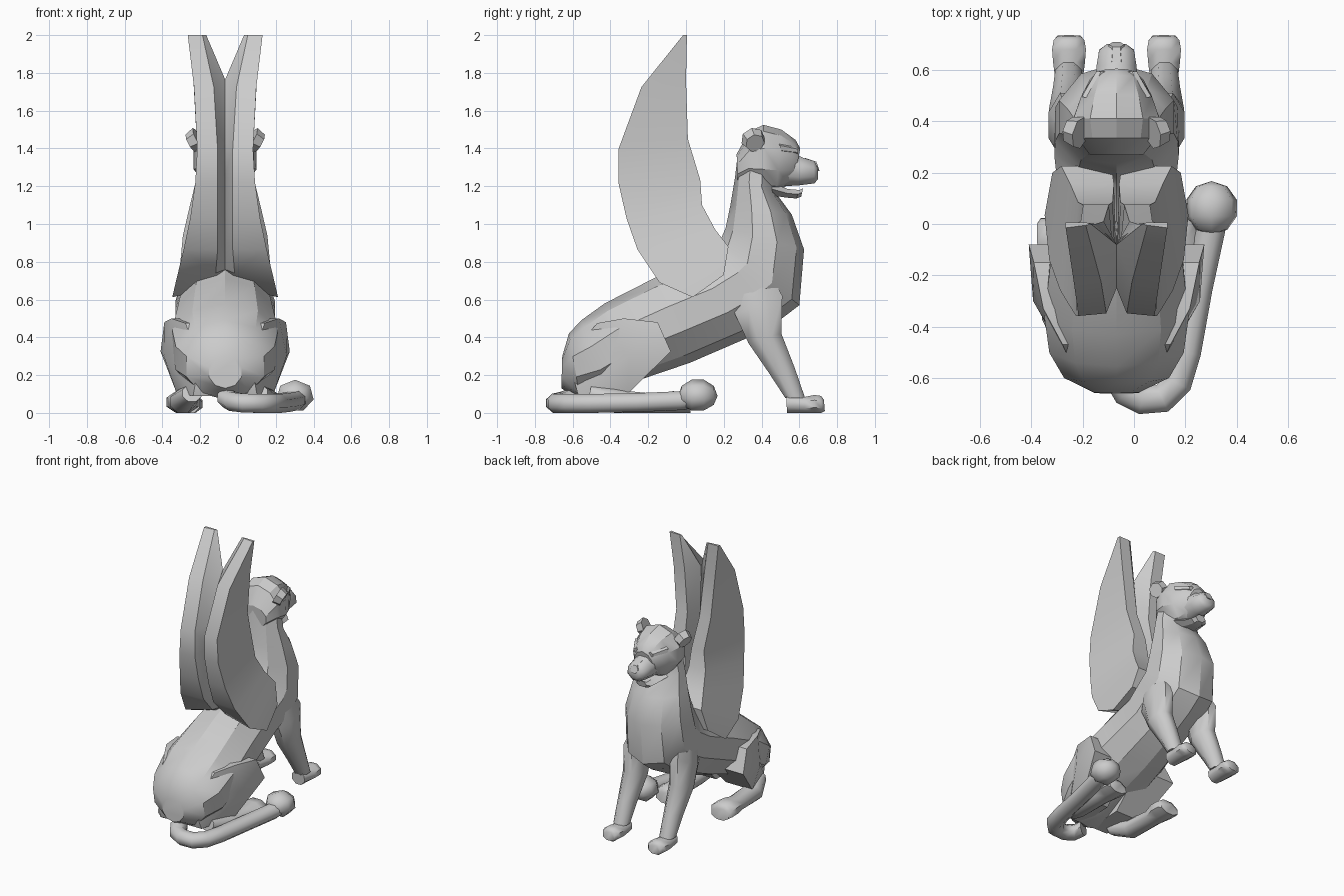
import bpy, bmesh, math
from mathutils import Vector, Matrix

if "Cube" in bpy.data.objects:
    bpy.data.objects.remove(bpy.data.objects["Cube"])

CX = -0.068  # the animal's symmetry plane; the tail sweeps off to +x


def link_bmesh(name, bm):
    bmesh.ops.recalc_face_normals(bm, faces=bm.faces)
    me = bpy.data.meshes.new(name)
    bm.to_mesh(me)
    bm.free()
    ob = bpy.data.objects.new(name, me)
    bpy.context.collection.objects.link(ob)
    return ob


def make(name, verts, faces):
    bm = bmesh.new()
    vs = [bm.verts.new(v) for v in verts]
    for f in faces:
        bm.faces.new([vs[i] for i in f])
    return link_bmesh(name, bm)


def bridge(rings):
    """Faces skinning equal rings, with both ends capped."""
    n = len(rings[0])
    verts = [v for r in rings for v in r]
    faces = [(k * n + i, k * n + (i + 1) % n, (k + 1) * n + (i + 1) % n, (k + 1) * n + i)
             for k in range(len(rings) - 1) for i in range(n)]
    faces += [tuple(range(n)), tuple(range(len(verts) - n, len(verts)))]
    return verts, faces


def loft(name, rows, n=10, off=0.0, flat=False):
    """Each row is (y, z) of one edge, (y, z) of the opposite edge, half width, [x shift]."""
    a0, grow = (math.pi / n, 1 / math.cos(math.pi / n)) if flat else (0, 1)
    rings = []
    for y1, z1, y2, z2, hw, *dx in rows:
        x = CX + off + (dx[0] if dx else 0)
        ring = []
        for i in range(n):
            a = a0 + 2 * math.pi * i / n
            c, s = math.cos(a) * grow / 2, math.sin(a) * grow
            ring.append((x + s * hw, (y1 + y2) / 2 + c * (y1 - y2), (z1 + z2) / 2 + c * (z1 - z2)))
        rings.append(ring)
    return make(name, *bridge(rings))


# Body, from rump to neck
loft("body", [
    (-.655, .30, -.66, .13, .09), (-.62, .42, -.56, .07, .215), (-.555, .49, -.40, .09, .275),
    (-.43, .58, -.245, .175, .295), (-.165, .715, .02, .265, .265), (.05, .80, .31, .39, .24),
    (.15, .87, .495, .49, .255), (.18, .91, .60, .57, .25), (.21, .98, .625, .865, .235),
    (.235, 1.10, .56, 1.05, .20), (.26, 1.25, .475, 1.165, .165), (.275, 1.38, .47, 1.25, .145)], 10)

# Head and jaws
loft("head", [
    (.268, 1.37, .275, 1.21, .11), (.335, 1.49, .33, 1.19, .16), (.41, 1.525, .42, 1.165, .175),
    (.505, 1.50, .48, 1.17, .145), (.58, 1.445, .53, 1.20, .11), (.605, 1.40, .57, 1.22, .075)], 10)
loft("muzzle", [
    (.54, 1.39, .52, 1.20, .085), (.62, 1.35, .60, 1.205, .078),
    (.675, 1.335, .68, 1.215, .068), (.70, 1.305, .70, 1.24, .038)], 8, flat=True)
loft("nose", [(.63, 1.35, .64, 1.29, .03), (.69, 1.33, .708, 1.28, .026)], 6, flat=True)
loft("lower_jaw", [
    (.45, 1.22, .46, 1.15, .09), (.54, 1.185, .53, 1.14, .065),
    (.60, 1.18, .585, 1.135, .055), (.62, 1.19, .61, 1.145, .035)], 6, flat=True)

for s, side in ((-1, "left"), (1, "right")):
    # Brows and ears
    loft("brow_" + side, [(.49, 1.43, .51, 1.375, .035, s * .045), (.595, 1.405, .59, 1.37, .022)],
         6, s * .06)
    bm = bmesh.new()
    bmesh.ops.create_cone(bm, cap_ends=True, segments=7, radius1=.065, radius2=.052, depth=.052)
    ear = link_bmesh("ear_" + side, bm)
    ear.location = (CX + s * .162, .36, 1.44)
    ear.rotation_euler = (0, math.radians(s * 118), math.radians(s * 15))

    # Front leg with paw
    loft("front_leg_" + side, [
        (.38, .86, .20, .76, .04, -s * .04), (.51, .62, .26, .52, .075, s * .002),
        (.505, .42, .33, .37, .075), (.575, .24, .44, .21, .06), (.63, .08, .525, .08, .052)],
        8, s * .187, True)
    loft("front_paw_" + side, [
        (.53, .10, .535, 0, .05), (.63, .085, .63, 0, .062), (.68, .095, .68, 0, .066),
        (.715, .09, .715, 0, .06), (.73, .07, .735, .01, .045)], 8, s * .185, True)

    # Haunch: side profile (y, z, x) bulging around a hub
    prof = [(-.60, .20, .15), (-.56, .37, .17), (-.47, .475, .21), (-.33, .50, .285),
            (-.15, .48, .322), (-.08, .325, .342), (-.31, .10, .255), (-.57, .09, .17)]
    m = len(prof)
    verts = [(CX + s * .04, y, z) for y, z, x in prof] + [(CX + s * x, y, z) for y, z, x in prof]
    verts.append((CX + s * .325, -.30, .30))
    faces = [(i, (i + 1) % m, m + (i + 1) % m, m + i) for i in range(m)]
    faces += [(m + i, m + (i + 1) % m, 2 * m) for i in range(m)] + [tuple(range(m))]
    make("haunch_" + side, verts, faces)

    # Hind foot
    loft("hind_foot_" + side, [
        (-.50, .15, -.52, .06, .05, -s * .05), (-.35, .12, -.38, .0, .065), (-.15, .10, -.15, 0, .065),
        (-.07, .115, -.07, 0, .085), (.0, .11, .0, 0, .085), (.02, .08, .025, 0, .07)],
        8, s * .225, True)

    # Wing: front edge (y, z, inner x), rear edge (y, z, inner x), valley y, outer x front and rear
    rings = []
    for yf, zf, xf, yb, zb, xb, yv, xof, xo in [
            (.005, 2.0, .115, -.015, 2.0, .12, .0, .198, .198),
            (.0, 1.76, .08, -.236, 1.725, .06, -.08, .168, .165),
            (.01, 1.45, .05, -.358, 1.395, .04, -.25, .14, .148),
            (.075, 1.235, .03, -.358, 1.22, .04, -.25, .13, .158),
            (.085, 1.10, .015, -.315, 1.03, .04, -.22, .15, .185),
            (.155, .97, .01, -.257, .865, .04, -.17, .18, .22),
            (.225, .88, .02, -.14, .69, .05, -.06, .215, .262),
            (.20, .73, .05, .035, .612, .08, .06, .25, .28)]:
        xv = .1 if zf == 2 else .0
        rings.append([(CX + s * xf, yf, zf), (CX + s * xof, yf, zf), (CX + s * xo, yb, zb),
                      (CX + s * xb, yb + .01, zb + (.05 if zb < .8 else 0)),
                      (CX + s * xv, yv, zb + (.07 if zb < .8 else .04 if zb < 2 else 0))])
    make("wing_" + side, *bridge(rings))

# Tail swept around the right side, ending in a faceted tuft
path = [(-.06, -.60, .08), (-.03, -.655, .06), (.03, -.685, .052), (.11, -.68, .05),
        (.17, -.62, .05), (.205, -.50, .05), (.25, -.25, .055), (.30, -.02, .065), (.305, .06, .08)]
rings = []
for i, p in enumerate(path):
    d = (Vector(path[min(i + 1, len(path) - 1)]) - Vector(path[max(i - 1, 0)])).normalized()
    across = d.cross(Vector((0, 0, 1))).normalized()
    rings.append([Vector(p) + (across * math.cos(a) * .056 + Vector((0, 0, 1)) * math.sin(a) * .05) * 1.08
                  for a in (math.pi * (2 * k + 1) / 8 for k in range(8))])
make("tail", *bridge(rings))
bm = bmesh.new()
bmesh.ops.create_uvsphere(bm, u_segments=7, v_segments=5, radius=1)
bm.transform(Matrix.Translation((.302, .062, .09)) @ Matrix.Diagonal((.106, .105, .09, 1))
             @ Matrix.Rotation(math.radians(90), 4, 'X'))
link_bmesh("tail_tuft", bm)

# Soft shading: limbs fully rounded, the rest keeps its stronger facets
for limbs, angle in ((True, 52), (False, 30)):
    for ob in bpy.context.collection.objects:
        ob.select_set(ob.name.startswith(("front_", "hind_", "tail", "muzzle")) == limbs)
        if ob.select_get():
            bpy.context.view_layer.objects.active = ob
    bpy.ops.object.shade_smooth_by_angle(angle=math.radians(angle))
